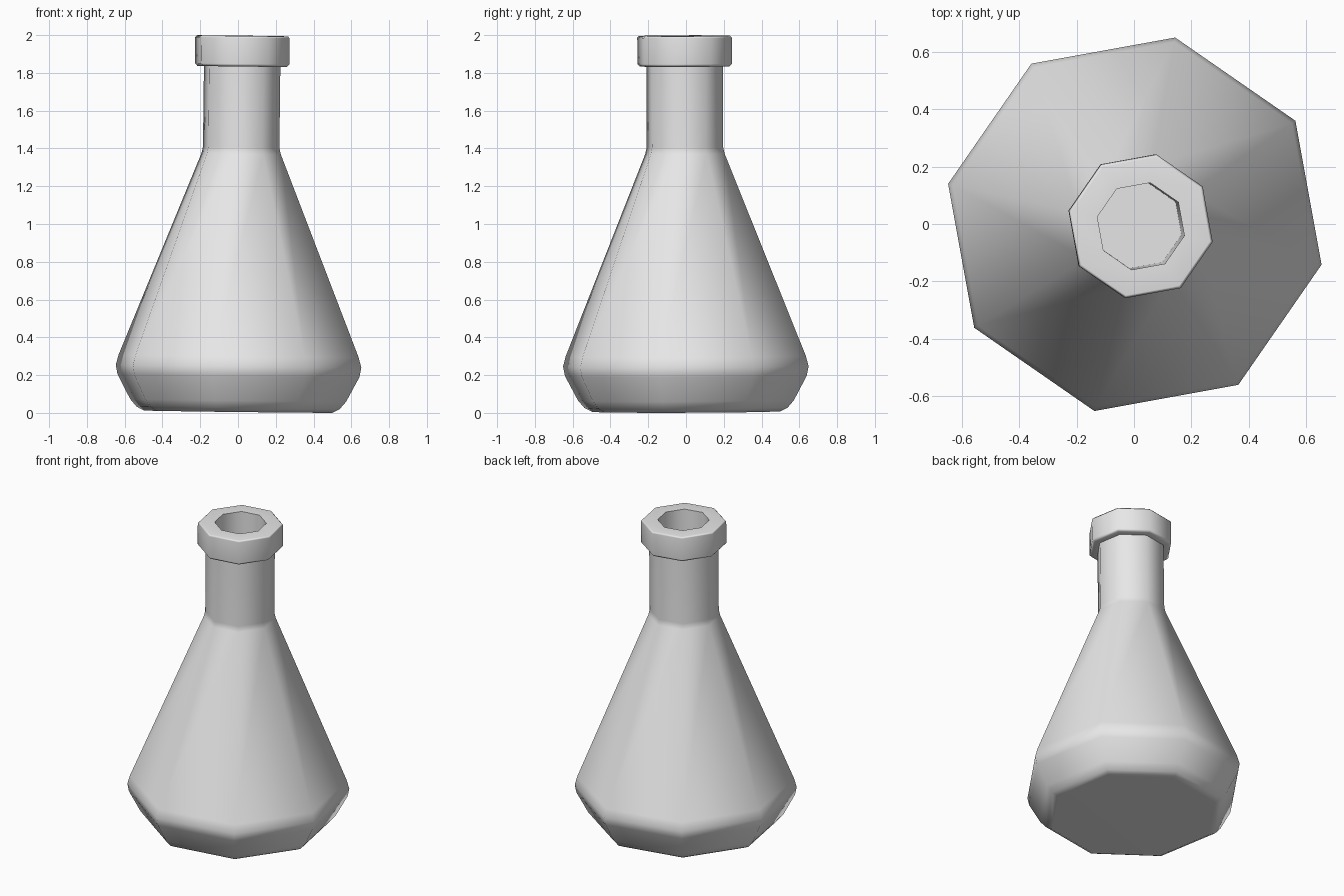
import bpy, bmesh
from math import cos, sin, radians, tau

SIDES = 8
START = radians(-12.2)
LEAN = (0.004, 0.012, 0)

cube = bpy.data.objects.get("Cube")
if cube:
    bpy.data.objects.remove(cube, do_unlink=True)

grey = bpy.data.materials.new("light_grey")
grey.use_nodes = True
grey.diffuse_color = (0.8, 0.8, 0.8, 1)
grey.node_tree.nodes["Principled BSDF"].inputs["Base Color"].default_value = grey.diffuse_color


def lathe(name, profile, cap_start=False, cap_end=False):
    """Turn (radius, height) points into an eight-sided, softly shaded solid."""
    bm = bmesh.new()
    angles = [START + tau * i / SIDES for i in range(SIDES)]
    rings = [[bm.verts.new((r * cos(a), r * sin(a), z)) for a in angles] for r, z in profile]
    for low, high in zip(rings, rings[1:]):
        for i in range(SIDES):
            j = (i + 1) % SIDES
            bm.faces.new((low[i], low[j], high[j], high[i]))
    if cap_start:
        bm.faces.new(rings[0][::-1])
    if cap_end:
        bm.faces.new(rings[-1])
    mesh = bpy.data.meshes.new(name)
    bm.to_mesh(mesh)
    bm.free()
    mesh.materials.append(grey)
    obj = bpy.data.objects.new(name, mesh)
    bpy.context.collection.objects.link(obj)
    obj.location.z = 0.0065
    obj.rotation_euler = LEAN
    bpy.ops.object.select_all(action='DESELECT')
    obj.select_set(True)
    bpy.context.view_layer.objects.active = obj
    bpy.ops.object.shade_smooth_by_angle(angle=radians(60))
    weighted = obj.modifiers.new("even_shading", 'WEIGHTED_NORMAL')
    weighted.keep_sharp = True
    return obj


# Rounded base, conical body and straight neck
lathe("flask_body", [
    (0.51, 0), (0.55, 0.02), (0.585, 0.06),
    (0.655, 0.19), (0.665, 0.24), (0.65, 0.295),
    (0.215, 1.365), (0.207, 1.4), (0.207, 1.84),
], cap_start=True)

# Thick collar with bevelled edges and the hollow of the neck
lathe("collar_and_opening", [
    (0.2, 1.828), (0.243, 1.828), (0.256, 1.842),
    (0.256, 1.98), (0.246, 1.99), (0.155, 1.99),
    (0.152, 1.4),
], cap_end=True)
